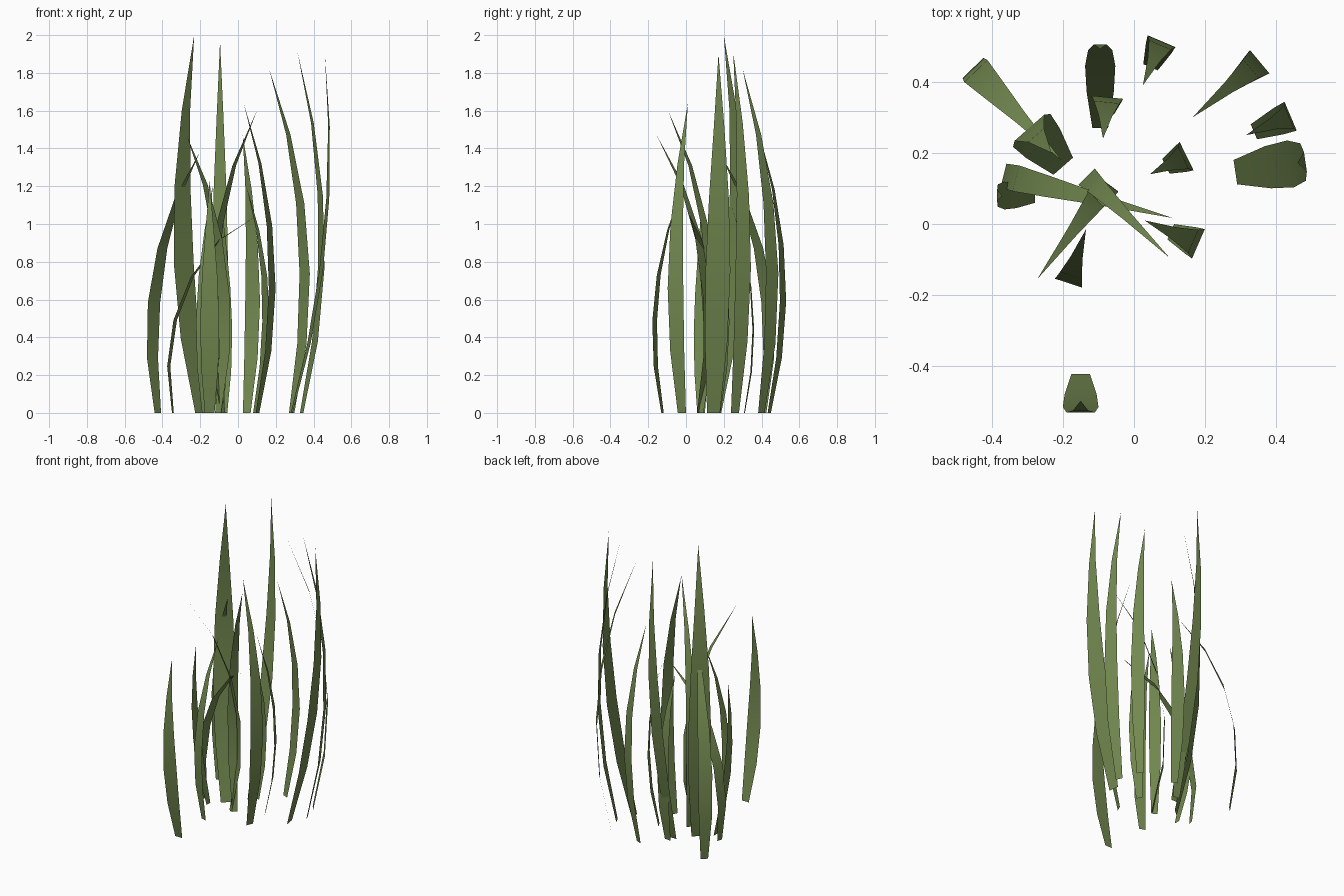
import bpy, math
from mathutils import Vector

if "Cube" in bpy.data.objects:
    bpy.data.objects.remove(bpy.data.objects["Cube"])

green = bpy.data.materials.new("grass_green")
green.diffuse_color = (0.17, 0.25, 0.08, 1)
green.use_nodes = True
green.node_tree.nodes["Principled BSDF"].inputs["Base Color"].default_value = green.diffuse_color

# relative width of a blade from root to tip
WIDTHS = [0.52, 0.9, 1.0, 0.8, 0.42, 0.0]


def blade(name, tip, lean, bulge, reach, height, width):
    """Flat blade that leans out by bulge, then arcs back so its tip ends at reach."""
    d = Vector((lean[0], lean[1], 0)).normalized()
    side = Vector((-d.y, d.x, 0))
    root = Vector((tip[0], tip[1], 0)) - d * reach
    a = 2 * bulge + 2 * math.sqrt(bulge * bulge - bulge * reach)
    n = len(WIDTHS) - 1
    us = [a * i / n - (a - reach) * (i / n) ** 2 for i in range(n + 1)]
    # equal-length segments, fitted to the height
    seg = height / n
    for _ in range(30):
        dz = [math.sqrt(max(seg ** 2 - (us[i + 1] - us[i]) ** 2, 1e-4)) for i in range(n)]
        seg *= height / sum(dz)
    verts, z = [], 0.0
    for i, w in enumerate(WIDTHS):
        c = root + d * us[i] + Vector((0, 0, z))
        if i < n:
            verts += [c - side * w * width / 2, c + side * w * width / 2]
            z += dz[i]
        else:
            verts.append(c)
    faces = [(2 * i, 2 * i + 1, 2 * i + 3, 2 * i + 2) for i in range(n - 1)]
    faces.append((2 * n - 2, 2 * n - 1, 2 * n))
    me = bpy.data.meshes.new(name)
    me.from_pydata(verts, [], faces)
    me.materials.append(green)
    me.polygons.foreach_set("use_smooth", [True] * len(faces))
    bpy.context.collection.objects.link(bpy.data.objects.new(name, me))


# tip xy, lean direction, bulge, reach, height, width
BLADES = [
    ((-.15, -.497), (0, -1), .108, .075, 1.23, .10),
    ((.46, .172), (1, .15), .20, .177, 1.90, .133),
    ((.165, .30), (.77, .64), .09, -.155, 1.82, .085),
    ((.315, .25), (.92, .39), .115, -.024, 1.91, .088),
    ((.108, .017), (-.97, .245), .023, -.467, 1.05, .075),
    ((.10, -.095), (-.715, .70), .08, -.25, 1.60, .065),
    ((-.272, -.155), (.595, .804), .06, -.28, 1.47, .075),
    ((-.203, .178), (-.69, .72), .043, -.32, 1.38, .09),
    ((-.37, .08), (-1, 0), .108, .092, 1.07, .078),
    ((-.232, .20), (-.66, .75), .145, .05, 2.0, .14),
    ((-.095, .492), (0, 1), .235, .222, 1.97, .085),
    ((-.087, .24), (.1, 1), .047, -.07, 1.10, .09),
    ((.03, .01), (.92, -.40), .085, -.08, 1.64, .09),
    ((.045, .14), (.90, .44), .065, -.05, 1.20, .088),
    ((.025, .39), (.39, .92), .08, -.055, 1.47, .085),
    ((-.135, -.015), (-.31, -.95), .045, -.115, 1.20, .08),
]
for k, b in enumerate(BLADES):
    blade(f"grass_blade_{k + 1}", *b)
